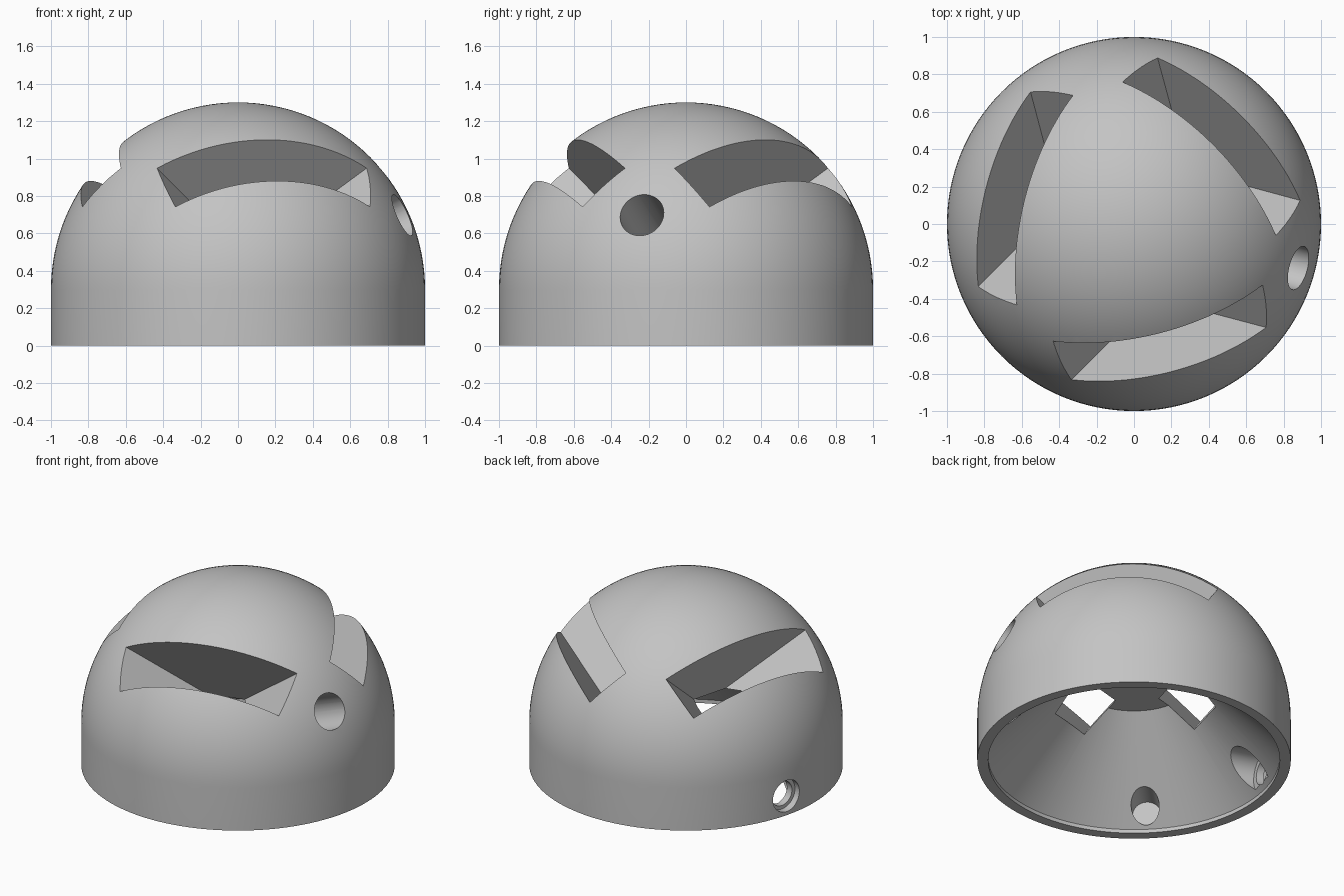
import bpy, bmesh, math
from mathutils import Matrix, Vector

cube = bpy.data.objects.get("Cube")
if cube:
    bpy.data.objects.remove(cube, do_unlink=True)

TURN = math.radians(-75)      # heading of the first slot
THIRD = math.tau / 3
SPRING = 0.3                  # height where the dome leaves the straight wall

grey = bpy.data.materials.new("light grey")
grey.use_nodes = True
grey.diffuse_color = (0.55, 0.55, 0.55, 1)
grey.node_tree.nodes["Principled BSDF"].inputs["Base Color"].default_value = grey.diffuse_color


def make_object(name, bm):
    bmesh.ops.recalc_face_normals(bm, faces=bm.faces)
    mesh = bpy.data.meshes.new(name)
    bm.to_mesh(mesh)
    bm.free()
    mesh.materials.append(grey)
    obj = bpy.data.objects.new(name, mesh)
    bpy.context.collection.objects.link(obj)
    return obj


def lathe(name, profile, steps=128):
    bm = bmesh.new()
    verts = [bm.verts.new((r, 0, z)) for r, z in profile]
    edges = [bm.edges.new(pair) for pair in zip(verts, verts[1:])]
    bmesh.ops.spin(bm, geom=verts + edges, cent=(0, 0, 0), axis=(0, 0, 1),
                   angle=math.tau, steps=steps)
    bmesh.ops.remove_doubles(bm, verts=bm.verts, dist=0.0001)
    return make_object(name, bm)


def drill(name, radius, heading, height, start, end, pitch=0.0):
    """Round cutter pointing outward from the axis at the given height."""
    out = Vector((math.cos(heading) * math.cos(pitch),
                  math.sin(heading) * math.cos(pitch), math.sin(pitch)))
    place = Matrix.Translation(Vector((0, 0, height)) + out * (start + end) / 2)
    bm = bmesh.new()
    bmesh.ops.create_cone(bm, cap_ends=True, segments=48, radius1=radius,
                          radius2=radius, depth=end - start,
                          matrix=place @ out.to_track_quat('Z', 'Y').to_matrix().to_4x4())
    return make_object(name, bm)


def wedge(name, heading):
    """Right-angled wedge tilted up, with its point inside the dome."""
    tilt = math.radians(55)
    c, s = math.cos(tilt), math.sin(tilt)
    spin = Matrix.Rotation(heading, 3, 'Z')
    bm = bmesh.new()
    rings = []
    for w in (-0.14, 0.162):
        rings.append([bm.verts.new(spin @ Vector((c * a + s * w, t, s * a - c * w)))
                      for a, t in ((0.48, 0), (1.5, 1.02), (1.5, -1.02))])
    low, high = rings
    bm.faces.new(low)
    bm.faces.new(high)
    for i in range(3):
        j = (i + 1) % 3
        bm.faces.new((low[i], low[j], high[j], high[i]))
    return make_object(name, bm)


# Dome shell with a conical hollow underneath
arc = [(math.cos(a), SPRING + math.sin(a))
       for a in (math.pi / 2 * (1 - i / 32) for i in range(33))]
arc[0] = (0, SPRING + 1)
hollow = [(1, 0), (0.93, 0), (0.93, 0.026), (0.376, 0.58), (0, 0.58)]
dome = lathe("dome_shell", arc + hollow)

# Three tilted slots and three blind recesses in the hollow
cutters = []
for i in range(3):
    heading = TURN + i * THIRD
    cutters.append(wedge("slot_cutter", heading))
    cutters.append(drill("recess_cutter", 0.09, heading + THIRD / 2, 0.136, 0.6, 0.93))

# Round port aimed at the middle of the dome
cutters.append(drill("port_cutter", 0.12, TURN + THIRD / 2, SPRING, 0.2, 1.2,
                     math.radians(23.6)))

# Stepped socket low on the opposite wall
socket = TURN + 2 * THIRD
for radius, start, end in ((0.125, 0.55, 0.9), (0.085, 0.6, 1.1), (0.11, 0.95, 1.15)):
    cutters.append(drill("socket_cutter", radius, socket, 0.135, start, end))

# Cut everything out of the shell
bpy.ops.object.select_all(action='DESELECT')
dome.select_set(True)
bpy.context.view_layer.objects.active = dome
for cutter in cutters:
    cutter.hide_render = True
    mod = dome.modifiers.new("cut", 'BOOLEAN')
    mod.operation = 'DIFFERENCE'
    mod.solver = 'EXACT'
    mod.object = cutter
    bpy.ops.object.modifier_apply(modifier=mod.name)
    bpy.data.objects.remove(cutter, do_unlink=True)

bpy.ops.object.shade_smooth_by_angle(angle=math.radians(25))
